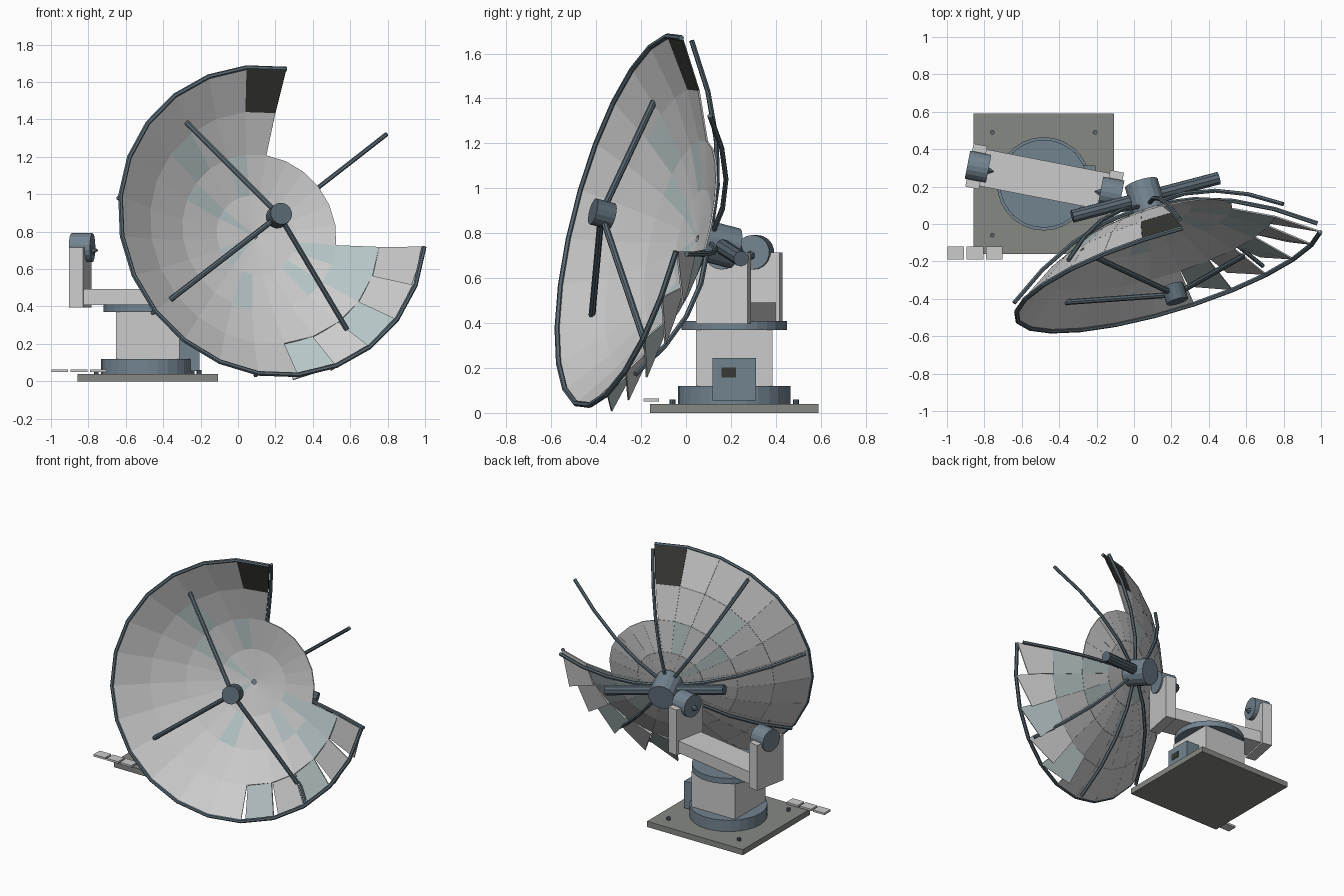
import bpy, bmesh, random
from math import sin, cos, radians, pi
from mathutils import Matrix, Vector

if "Cube" in bpy.data.objects:
    bpy.data.objects.remove(bpy.data.objects["Cube"])

random.seed(4)

def mat(name, c):
    m = bpy.data.materials.new(name)
    m.diffuse_color = (*c, 1)
    m.use_nodes = True
    m.node_tree.nodes["Principled BSDF"].inputs["Base Color"].default_value = m.diffuse_color
    return m

PANEL = mat("panel_grey", (0.56, 0.59, 0.56))
PALE = mat("panel_pale", (0.62, 0.65, 0.62))
BLUE = mat("panel_blue", (0.47, 0.56, 0.57))
STEEL = mat("steel_blue", (0.10, 0.14, 0.17))
MID = mat("mid_blue", (0.17, 0.23, 0.28))
PLATE = mat("plate_grey", (0.24, 0.25, 0.23))
DARK = mat("dark", (0.04, 0.04, 0.035))

# Dish frame: local z is the pointing axis, origin at the bowl vertex
yaw, elev, roll = radians(17), radians(14), radians(-9.5)
n = Vector((sin(yaw) * cos(elev), -cos(yaw) * cos(elev), sin(elev)))
e1 = Vector((cos(yaw), sin(yaw), 0))
e2 = n.cross(e1)
D = Matrix.Translation((0.09, 0.05, 0.776)) @ Matrix((e1, e2, n)).transposed().to_4x4() @ Matrix.Rotation(roll, 4, 'Z')
I = Matrix.Identity(4)
K = 0.33 / 0.85 ** 2

def finish(name, bm, mats, M=I):
    me = bpy.data.meshes.new(name)
    bm.to_mesh(me)
    bm.free()
    for m in mats:
        me.materials.append(m)
    ob = bpy.data.objects.new(name, me)
    ob.matrix_world = M
    bpy.context.collection.objects.link(ob)
    return ob

def box(name, c, s, m, M=I):
    bm = bmesh.new()
    bmesh.ops.create_cube(bm, size=1, matrix=Matrix.Translation(c) @ Matrix.Diagonal((*s, 1)))
    return finish(name, bm, [m], M)

def rod(name, a, b, r, m, M=I, seg=8, r2=None):
    a, b = Vector(a), Vector(b)
    d = b - a
    X = Matrix.Translation((a + b) / 2) @ d.to_track_quat('Z', 'Y').to_matrix().to_4x4()
    bm = bmesh.new()
    bmesh.ops.create_cone(bm, cap_ends=True, segments=seg, radius1=r,
                          radius2=r if r2 is None else r2, depth=d.length, matrix=X)
    return finish(name, bm, [m], M)

def path(name, pts, r, m, M=I):
    cu = bpy.data.curves.new(name, 'CURVE')
    cu.dimensions = '3D'
    cu.bevel_depth, cu.bevel_resolution, cu.use_fill_caps = r, 1, True
    sp = cu.splines.new('POLY')
    sp.points.add(len(pts) - 1)
    for p, q in zip(sp.points, pts):
        p.co = (*q, 1)
    sp.use_smooth = False
    cu.materials.append(m)
    ob = bpy.data.objects.new(name, cu)
    ob.matrix_world = M
    bpy.context.collection.objects.link(ob)

def bowl(r, deg, dz=0):
    a = radians(deg)
    return Vector((r * cos(a), r * sin(a), K * r * r + dz))

# Reflector panels: two full inner rings, outer rings missing a quarter,
# last outer panels sprung loose from the rim
bm = bmesh.new()
rings = [0.015, 0.22, 0.43, 0.64, 0.85]
for i in range(4):
    for s in range(24):
        a = s * 15
        if i > 1 and a < 90:
            continue
        loose = i == 3 and a >= 285
        r0, r1 = rings[i], rings[i + 1]
        q = [bowl(r0, a, -0.02 * loose), bowl(r1, a, -0.10 * loose), bowl(r1, a + 15), bowl(r0, a + 15)]
        f = bm.faces.new([bm.verts.new(p) for p in q])
        f.material_index = 3 if (i == 3 and a == 90) else random.choice([0, 0, 1, 1, 2])
dish = finish("reflector_panels", bm, [PANEL, PALE, BLUE, DARK], D)
sol = dish.modifiers.new("thickness", 'SOLIDIFY')
sol.thickness, sol.offset = 0.008, -1

# Rim tube and back ribs
path("rim_tube", [bowl(0.85, 90 + 15 * k) for k in range(19)], 0.013, STEEL, D)
for k in range(8):
    path("back_rib", [bowl(r, 45 * k, -0.05) for r in (0.06, 0.25, 0.45, 0.65, 0.85)], 0.012, STEEL, D)

# Feed head and its three remaining struts
rod("feed_head", (0, 0, 0.41), (0, 0, 0.50), 0.06, STEEL, D, 16)
for a in (135, 225, 315):
    rod("feed_strut", (0.03 * cos(radians(a)), 0.03 * sin(radians(a)), 0.45), bowl(0.7, a), 0.015, STEEL, D)

# Hub and tilt shaft
rod("dish_hub", (0, 0, -0.18), (0, 0, -0.01), 0.092, MID, D, 16)
rod("tilt_shaft", (-0.41, 0, -0.10), (0.41, 0, -0.10), 0.035, STEEL, D, 10)

# Base plate with bolts
cx, cy = -0.483, 0.215
box("base_plate", (cx, cy, 0.02), (0.75, 0.75, 0.04), PLATE)
for sx in (-1, 1):
    for sy in (-1, 1):
        x, y = cx + sx * 0.275, cy + sy * 0.275
        rod("plate_bolt", (x, y, 0.04), (x, y, 0.06), 0.013, STEEL)

# Pedestal
rod("lower_ring", (cx, cy, 0.04), (cx, cy, 0.12), 0.25, MID, seg=28)
box("pedestal", (cx, cy, 0.245), (0.34, 0.34, 0.25), PANEL)
rod("turntable", (cx, cy, 0.37), (cx, cy, 0.41), 0.235, MID, seg=28)
box("control_box", (-0.26, cy, 0.15), (0.11, 0.195, 0.19), MID)
box("control_window", (-0.205, 0.19, 0.18), (0.008, 0.065, 0.045), DARK)

# Yoke with bearings and broken pins
Y = Matrix.Translation((-0.478, 0.237, 0)) @ Matrix.Rotation(radians(-11), 4, 'Z')
box("yoke_beam", (0, 0, 0.45), (0.76, 0.20, 0.085), PANEL, Y)
for s in (-1, 1):
    box("yoke_arm", (s * 0.372, 0, 0.555), (0.075, 0.235, 0.32), PANEL, Y)
    rod("bearing", (s * 0.305, 0, 0.715), (s * 0.42, 0, 0.715), 0.077, MID, Y, 18)
    rod("broken_pin", (s * 0.31, -0.01, 0.70), (s * 0.275, -0.01, 0.70), 0.025, STEEL, Y, 6, 0.004)

# Loose panel tabs beside the base
for x in (-0.953, -0.85, -0.747):
    box("side_tab", (x, -0.155, 0.057), (0.09, 0.07, 0.014), PALE)
